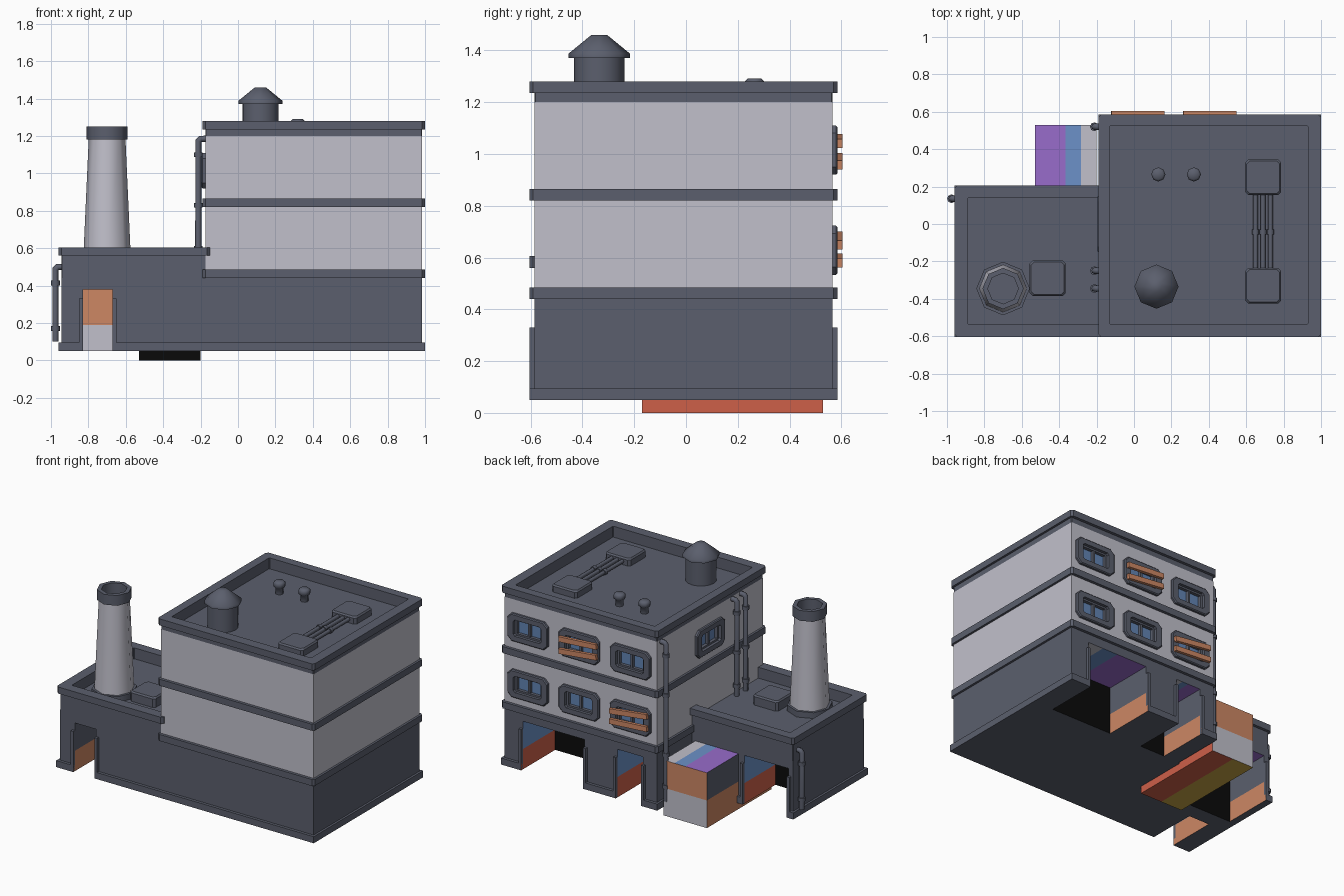
import bpy, bmesh, math
from mathutils import Matrix, Vector

if "Cube" in bpy.data.objects:
    bpy.data.objects.remove(bpy.data.objects["Cube"])

# Colours (sRGB 0-255 turned to linear)
PALETTE = {"slate": (91, 95, 109), "pale_wall": (193, 192, 203), "orange": (205, 135, 100),
           "red": (206, 96, 73), "black": (10, 10, 10), "blue": (108, 145, 200),
           "purple": (152, 108, 203), "yellow": (200, 165, 70), "glass_blue": (98, 132, 180)}
MATS = []
for key, rgb in PALETTE.items():
    m = bpy.data.materials.new(key)
    m.diffuse_color = [((v / 255 + 0.055) / 1.055) ** 2.4 for v in rgb] + [1]
    m.use_nodes = True
    m.node_tree.nodes["Principled BSDF"].inputs["Base Color"].default_value = m.diffuse_color
    MATS.append(m)
SLATE, PALE, ORANGE, RED, BLACK, BLUE, PURPLE, YELLOW, GLASS = range(9)


def finish(name, bm, mat=None, matrix=None, smooth=False):
    bmesh.ops.recalc_face_normals(bm, faces=bm.faces)
    if mat is not None:
        for f in bm.faces:
            f.material_index = mat
    me = bpy.data.meshes.new(name)
    bm.to_mesh(me)
    bm.free()
    for m in MATS:
        me.materials.append(m)
    ob = bpy.data.objects.new(name, me)
    bpy.context.collection.objects.link(ob)
    if matrix:
        ob.matrix_world = matrix
    if smooth:
        select(ob)
        bpy.ops.object.shade_smooth_by_angle(angle=math.radians(50))
    return ob


def select(ob):
    bpy.ops.object.select_all(action='DESELECT')
    ob.select_set(True)
    bpy.context.view_layer.objects.active = ob


def loft(name, loops, mat, caps=(True, True), matrix=None, smooth=False):
    bm = bmesh.new()
    rows = [[bm.verts.new(p) for p in lp] for lp in loops]
    for a, b in zip(rows, rows[1:]):
        for i in range(len(a)):
            j = (i + 1) % len(a)
            bm.faces.new((a[i], a[j], b[j], b[i]))
    if caps[0]:
        bm.faces.new(rows[0][::-1])
    if caps[1]:
        bm.faces.new(rows[-1])
    return finish(name, bm, mat, matrix, smooth)


def rect(x0, y0, x1, y1, z, c=0.004):
    return [(x0 + c, y0, z), (x1 - c, y0, z), (x1, y0 + c, z), (x1, y1 - c, z),
            (x1 - c, y1, z), (x0 + c, y1, z), (x0, y1 - c, z), (x0, y0 + c, z)]


def circ(x, y, r, z, n=8):
    return [(x + r * math.cos(2 * math.pi * i / n), y + r * math.sin(2 * math.pi * i / n), z) for i in range(n)]


def ell(x0, y0, x1, y1, xm, ym, z):
    return [(x0, y0, z), (x1, y0, z), (x1, y1, z), (xm, y1, z), (xm, ym, z), (x0, ym, z)]


def box(name, lo, hi, mat, matrix=None):
    (x0, y0, z0), (x1, y1, z1) = lo, hi
    return loft(name, [[(x0, y0, z), (x1, y0, z), (x1, y1, z), (x0, y1, z)] for z in (z0, z1)], mat, matrix=matrix)


def painted_box(name, lo, hi):
    """Box whose sides are split into flat colour areas by direction and position."""
    lo, hi = Vector(lo), Vector(hi)
    size = hi - lo
    bm = bmesh.new()
    bmesh.ops.create_cube(bm, size=1, matrix=Matrix.Translation((lo + hi) / 2) @ Matrix.Diagonal((*size, 1)))
    for axis, t in ((2, 0.5), (0, 0.5), (0, 0.75)):
        co, no = lo.copy(), Vector((0, 0, 0))
        co[axis] += size[axis] * t
        no[axis] = 1
        bmesh.ops.bisect_plane(bm, geom=bm.verts[:] + bm.edges[:] + bm.faces[:], plane_co=co, plane_no=no)
    bm.normal_update()
    for f in bm.faces:
        c, n = f.calc_center_median() - lo, f.normal
        u, high = c.x / size.x, c.z / size.z > 0.5
        if n.z > 0.5:
            k = PURPLE if u < 0.5 else BLUE if u < 0.75 else PALE
        elif n.z < -0.5:
            k = YELLOW if u < 0.5 else RED
        elif n.x > 0.5:
            k = BLUE if high else RED
        elif n.x < -0.5:
            k = SLATE if high else ORANGE
        elif n.y > 0.5:
            k = ORANGE if high else PALE
        else:
            k = BLACK
        f.material_index = k
    return finish(name, bm)


def cut(target, cutter):
    mod = target.modifiers.new("cut", 'BOOLEAN')
    mod.operation, mod.solver, mod.object = 'DIFFERENCE', 'EXACT', cutter
    mod.material_mode = 'INDEX'
    select(target)
    bpy.ops.object.modifier_apply(modifier=mod.name)


def tube(name, pts, r):
    cu = bpy.data.curves.new(name, 'CURVE')
    cu.dimensions, cu.bevel_depth, cu.bevel_resolution, cu.use_fill_caps = '3D', r, 2, True
    sp = cu.splines.new('POLY')
    sp.points.add(len(pts) - 1)
    for p, co in zip(sp.points, pts):
        p.co = (*co, 1)
    cu.materials.append(MATS[SLATE])
    ob = bpy.data.objects.new(name, cu)
    bpy.context.collection.objects.link(ob)
    select(ob)
    bpy.ops.object.convert(target='MESH')
    bpy.ops.object.shade_smooth_by_angle(angle=math.radians(50))


# Building storeys
base = loft("base_trim", [ell(-.96, -.605, 1, .585, -.19, .205, z) for z in (.05, .095)], SLATE)
ground = loft("ground_floor", [ell(-.945, -.585, .985, .565, -.175, .185, z) for z in (.095, .44)], SLATE)
storeys = []
for i, (z0, z1) in enumerate(((.485, .82), (.865, 1.2))):
    storeys.append(box(f"storey_wall_{i}", (-.175, -.585, z0), (.985, .565, z1), PALE))
    loft(f"storey_band_{i}", [rect(-.19, -.605, 1, .585, z, .015) for z in (z0 - .045, z0)], SLATE)
loft("main_roof", [rect(-.175, -.585, .985, .565, 1.2), rect(-.175, -.585, .985, .565, 1.235),
                   rect(-.19, -.605, 1, .585, 1.235, .015), rect(-.19, -.605, 1, .585, 1.28, .015),
                   rect(-.13, -.535, .93, .525, 1.28), rect(-.13, -.535, .93, .525, 1.205)], SLATE, (False, True))
loft("wing_roof", [rect(-.945, -.585, -.16, .185, .44), rect(-.945, -.585, -.16, .185, .56),
                   rect(-.96, -.605, -.15, .205, .56, .015), rect(-.96, -.605, -.15, .205, .605, .015),
                   rect(-.89, -.535, -.16, .14, .605), rect(-.89, -.535, -.16, .14, .53)], SLATE, (False, True))

# Doorways: painted recesses with side posts (x range, y range, outer wall y)
DOORS = [(.375, .845, .215, .65, .565), (-.067, .125, .215, .65, .565),
         (-.91, -.575, -.15, .25, .185), (-.83, -.67, -.7, -.26, -.585)]
for i, (x0, x1, y0, y1, wall) in enumerate(DOORS):
    cutter = painted_box("door_cutter", (x0, y0, 0), (x1, y1, .38))
    cut(base, cutter)
    cut(ground, cutter)
    bpy.data.objects.remove(cutter)
    ya, yb = (wall, wall + .02) if wall > 0 else (wall - .02, wall)
    for side, x in (("right", x0 - .02), ("left", x1)):
        box(f"door_post_{i}_{side}", (x, ya, .05), (x + .02, yb, .33), SLATE)

# Block beside the wing
painted_box("painted_block", (-.53, -.17, 0), (-.2, .53, .38))


# Windows, made facing +y around their own centre
def window(name, wall_ob, M):
    cutter = box("window_cutter", (-.11, -.035, -.06), (.11, .05, .06), PALE, M)
    bpy.context.view_layer.update()
    cut(wall_ob, cutter)
    bpy.data.objects.remove(cutter)

    def ring(w, h, y, c):
        return [(p[0], y, p[1]) for p in rect(-w, -h, w, h, 0, c)]
    loft(name + "_frame", [ring(.153, .095, -.002, .03), ring(.153, .095, .014, .03), ring(.147, .089, .02, .028),
                           ring(.105, .056, .02, .012), ring(.105, .056, -.03, .012)], SLATE, (False, False), M)
    loft(name + "_sash", [ring(.106, .057, .0, .004), ring(.09, .044, .0, .002),
                          ring(.09, .044, -.03, .002)], SLATE, (False, False), M)
    box(name + "_mullion", (-.008, -.03, -.046), (.008, -.002, .046), SLATE, M)
    box(name + "_glass", (-.105, -.03, -.056), (.105, -.022, .056), GLASS, M)


for row, z in enumerate((.628, 1.015)):
    for col, x in enumerate((.02, .41, .80)):
        window(f"back_window_{row}_{col}", storeys[row], Matrix.Translation((x, .565, z)))
window("side_window", storeys[1], Matrix.Translation((-.175, 0, 1.015)) @ Matrix.Rotation(math.pi / 2, 4, 'Z'))

# Boards nailed over two windows
for i, (x, z, a) in enumerate(((.405, 1.05, 4), (.405, .972, 6), (.02, .665, 7), (.02, .588, 4))):
    box(f"window_board_{i}", (-.143, -.012, -.0175), (.143, .01, .0175), ORANGE,
        Matrix.Translation((x, .595, z)) @ Matrix.Rotation(math.radians(a), 4, 'Y'))

# Chimney stack on the wing
cx, cy = -.7, -.345
loft("chimney_foot", [circ(cx, cy, .143, .53), circ(cx, cy, .143, .57)], SLATE, smooth=True)
loft("chimney_shaft", [circ(cx, cy, .127, .55), circ(cx, cy, .098, 1.19)], PALE, (True, False), smooth=True)
loft("chimney_rim", [circ(cx, cy, .09, 1.18), circ(cx, cy, .11, 1.18), circ(cx, cy, .11, 1.25),
                     circ(cx, cy, .082, 1.25), circ(cx, cy, .082, 1.0)], SLATE, (False, True), smooth=True)

# Roof vents
vx, vy = .12, -.335
loft("big_vent_drum", [circ(vx, vy, .097, 1.2, 16), circ(vx, vy, .097, 1.38, 16)], SLATE, smooth=True)
loft("big_vent_cap", [circ(vx, vy, .118, 1.37), circ(vx, vy, .118, 1.388), circ(vx, vy, .03, 1.46)], SLATE, smooth=True)
for i, x in enumerate((.13, .32)):
    loft(f"small_vent_{i}", [circ(x, .265, r, z) for r, z in
                             ((.026, 1.2), (.026, 1.245), (.038, 1.255), (.038, 1.28), (.027, 1.291))], SLATE, smooth=True)

# Roof units and the pipes joining them
for name, x, y, z0, z1 in (("rear_unit", .69, .25, 1.2, 1.255), ("front_unit", .69, -.33, 1.2, 1.255),
                           ("wing_unit", -.462, -.29, .53, .598)):
    loft(name, [rect(x - .096, y - .094, x + .096, y + .094, z0, .015), rect(x - .096, y - .094, x + .096, y + .094, z1 - .01, .015),
                rect(x - .088, y - .086, x + .088, y + .086, z1, .015)], SLATE)
for i, x in enumerate((.65, .69, .73)):
    tube(f"roof_pipe_{i}", [(x, -.26, 1.228), (x, .18, 1.228)], .013)
    tube(f"roof_pipe_collar_{i}", [(x, -.055, 1.228), (x, -.03, 1.228)], .019)

# Drain pipes with collars
for name, x, y, z0, z1, collars in (("wing_drain", -.976, .135, .1, .5, (.17, .415)),
                                    ("corner_drain", -.212, .52, .1, 1.185, (.2, .42, .83, 1.1)),
                                    ("roof_drain_a", -.212, -.25, .53, 1.185, (.6, .83, 1.1)),
                                    ("roof_drain_b", -.212, -.345, .53, 1.185, (.6, .83, 1.1))):
    tube(name, [(x, y, z0), (x, y, z1 - .012), (x + .012, y, z1), (x + .05, y, z1)], .017)
    for i, z in enumerate(collars):
        tube(f"{name}_collar_{i}", [(x, y, z - .013), (x, y, z + .013)], .0235)
